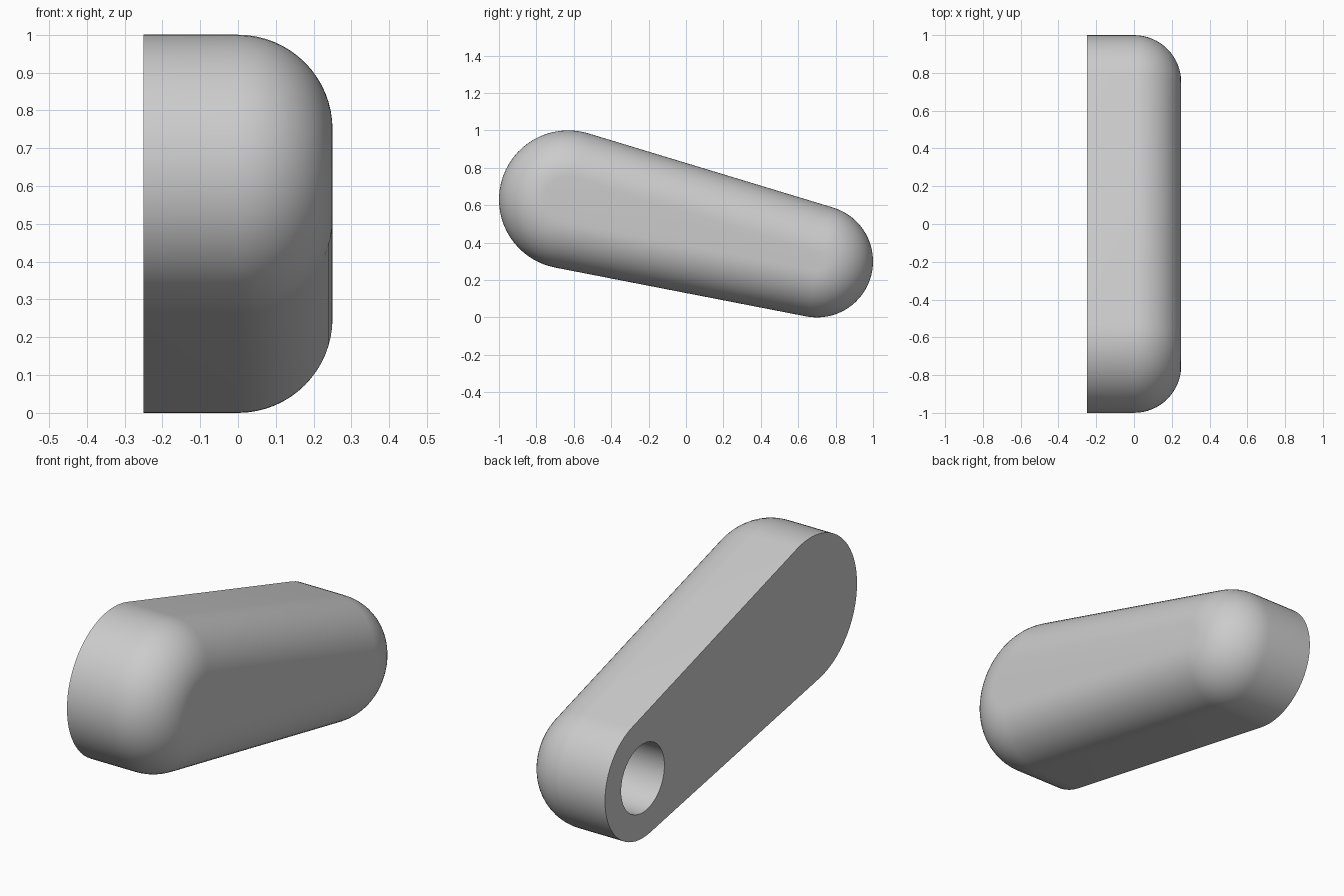
import bpy, bmesh
from math import sin, cos, acos, atan2, hypot, pi

cube = bpy.data.objects.get("Cube")
if cube:
    bpy.data.objects.remove(cube, do_unlink=True)

# Centres (y, z) and radii of the two rounded ends
BIG, R_BIG = (-0.63, 0.63), 0.37
SMALL, R_SMALL = (0.70, 0.30), 0.30
HALF, FILLET = 0.25, 0.25
HOLE_R, HOLE_DEPTH = 0.172, 0.30
ARC, ROUND = 32, 16

dy, dz = SMALL[0] - BIG[0], SMALL[1] - BIG[1]
axis = atan2(dz, dy)
tangent = acos((R_BIG - R_SMALL) / hypot(dy, dz))


def ring(bm, x, points):
    return [bm.verts.new((x, y, z)) for y, z in points]


def arc(centre, radius, start, end, steps):
    angles = [start + (end - start) * i / steps for i in range(steps + 1)]
    return [(centre[0] + radius * cos(a), centre[1] + radius * sin(a)) for a in angles]


def outline(inset):
    """Two arcs joined by their common tangents."""
    return (arc(SMALL, R_SMALL - inset, axis - tangent, axis + tangent, ARC)
            + arc(BIG, R_BIG - inset, axis + tangent, axis + 2 * pi - tangent, ARC))


def bridge(bm, a, b):
    for i in range(len(a)):
        j = (i + 1) % len(a)
        bm.faces.new((a[i], a[j], b[j], b[i]))


bm = bmesh.new()

# Straight wall followed by the quarter-round edge
rings = [ring(bm, -HALF, outline(0))]
for i in range(ROUND + 1):
    t = pi / 2 * i / ROUND
    rings.append(ring(bm, HALF - FILLET + FILLET * sin(t), outline(FILLET * (1 - cos(t)))))
for a, b in zip(rings, rings[1:]):
    bridge(bm, a, b)
bm.faces.new(rings[-1])

# Blind round hole in the small end
circle = arc(SMALL, HOLE_R, 0, 2 * pi, 2 * ARC)[:-1]
mouth = ring(bm, -HALF, circle)
floor = ring(bm, -HALF + HOLE_DEPTH, circle)
bridge(bm, mouth, floor)
bm.faces.new(floor)

# Flat side around the hole
rim = [e for e in bm.edges if all(v in rings[0] for v in e.verts) or all(v in mouth for v in e.verts)]
bmesh.ops.triangle_fill(bm, edges=rim, use_beauty=True)
bmesh.ops.recalc_face_normals(bm, faces=bm.faces)

mesh = bpy.data.meshes.new("lever_arm")
bm.to_mesh(mesh)
bm.free()
lever = bpy.data.objects.new("lever_arm", mesh)
bpy.context.collection.objects.link(lever)

# Plain grey
grey = bpy.data.materials.new("light_grey")
grey.use_nodes = True
colour = (0.6, 0.6, 0.6, 1)
grey.diffuse_color = colour
grey.node_tree.nodes["Principled BSDF"].inputs["Base Color"].default_value = colour
mesh.materials.append(grey)

bpy.ops.object.select_all(action="DESELECT")
lever.select_set(True)
bpy.context.view_layer.objects.active = lever
bpy.ops.object.shade_smooth_by_angle(angle=pi / 6)
